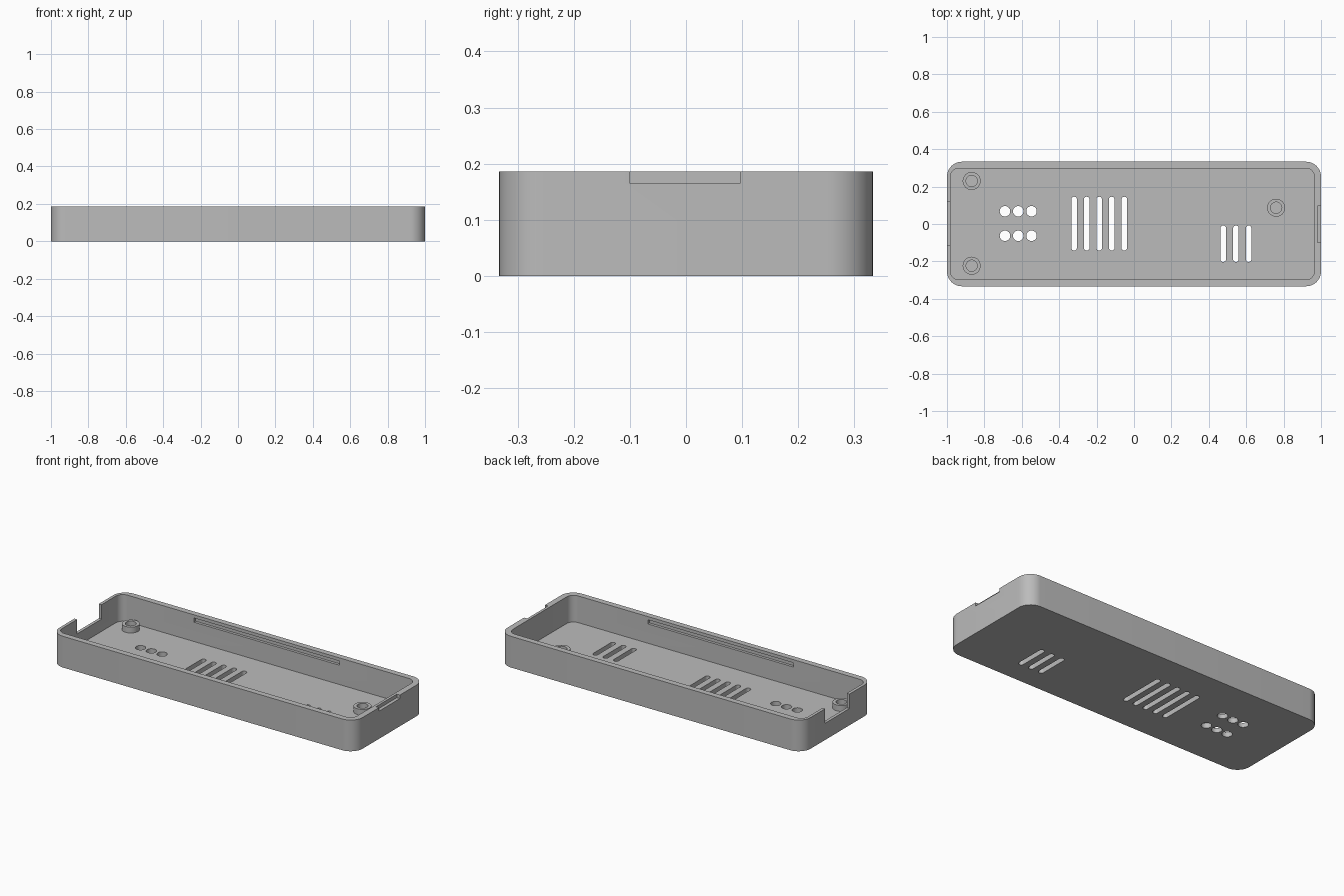
import bpy, bmesh
from math import pi, cos, sin, radians

if "Cube" in bpy.data.objects:
    bpy.data.objects.remove(bpy.data.objects["Cube"], do_unlink=True)

grey = bpy.data.materials.new("plain grey")
grey.use_nodes = True
grey.diffuse_color = (0.5, 0.5, 0.5, 1)
grey.node_tree.nodes["Principled BSDF"].inputs["Base Color"].default_value = (0.5, 0.5, 0.5, 1)

HEIGHT, FLOOR = 0.186, 0.027


def add_object(name, bm):
    bmesh.ops.remove_doubles(bm, verts=bm.verts, dist=1e-5)
    bmesh.ops.recalc_face_normals(bm, faces=bm.faces)
    mesh = bpy.data.meshes.new(name)
    bm.to_mesh(mesh)
    bm.free()
    mesh.materials.append(grey)
    obj = bpy.data.objects.new(name, mesh)
    bpy.context.collection.objects.link(obj)
    return obj


def prism(name, xs, ys, zs, r=0.0, seg=8):
    """Upright block with rounded vertical corners."""
    bm = bmesh.new()
    corners = [(xs[1] - r, ys[1] - r), (xs[0] + r, ys[1] - r),
               (xs[0] + r, ys[0] + r), (xs[1] - r, ys[0] + r)]
    ring = []
    for i, (cx, cy) in enumerate(corners):
        for k in range(seg + 1 if r else 1):
            a = pi / 2 * (i + k / seg)
            ring.append(bm.verts.new((cx + r * cos(a), cy + r * sin(a), zs[0])))
    bmesh.ops.remove_doubles(bm, verts=bm.verts, dist=1e-5)
    base = bm.faces.new([v for v in ring if v.is_valid])
    top = bmesh.ops.extrude_face_region(bm, geom=[base], use_keep_orig=True)["geom"]
    moved = [v for v in top if isinstance(v, bmesh.types.BMVert)]
    bmesh.ops.translate(bm, verts=moved, vec=(0, 0, zs[1] - zs[0]))
    return add_object(name, bm)


def cut(target, cutter):
    cutter.hide_render = True
    mod = target.modifiers.new("cut", 'BOOLEAN')
    mod.operation, mod.solver, mod.object = 'DIFFERENCE', 'EXACT', cutter
    graph = bpy.context.evaluated_depsgraph_get()
    mesh = bpy.data.meshes.new_from_object(target.evaluated_get(graph))
    target.modifiers.clear()
    target.data = mesh
    bpy.data.objects.remove(cutter, do_unlink=True)


def smooth(obj):
    bpy.ops.object.select_all(action='DESELECT')
    obj.select_set(True)
    bpy.context.view_layer.objects.active = obj
    bpy.ops.object.shade_smooth_by_angle(angle=radians(30))


# Tray with a rounded cavity
tray = prism("case_tray", (-1, 1), (-0.333, 0.333), (0, HEIGHT), 0.08, 12)
cut(tray, prism("cavity", (-0.982, 0.964), (-0.298, 0.298), (FLOOR, 0.3), 0.045))

# Port opening at one end, shallow outer step at the other
cut(tray, prism("port_opening", (-1.1, -0.9), (-0.112, 0.118), (0.1, 0.3)))
cut(tray, prism("end_step", (0.98, 1.1), (-0.1, 0.096), (0.165, 0.3)))

# Long snap grooves inside both side walls
cut(tray, prism("snap_grooves", (-0.5, 0.46), (-0.314, 0.314), (0.142, 0.167)))

# Vent slots and round holes through the floor
through = (-0.1, 0.08)
for i in range(5):
    x = -0.32 + i * 0.067
    cut(tray, prism("vent", (x - 0.015, x + 0.015), (-0.142, 0.146), through, 0.015, 6))
for i in range(3):
    x = 0.477 + i * 0.068
    cut(tray, prism("vent", (x - 0.015, x + 0.015), (-0.203, -0.008), through, 0.015, 6))
    for y in (-0.063, 0.068):
        x = -0.69 + i * 0.071
        cut(tray, prism("hole", (x - 0.028, x + 0.028), (y - 0.028, y + 0.028), through, 0.028))
smooth(tray)

# Hollow screw bosses standing on the floor
for i, (x, y) in enumerate([(-0.868, 0.23), (-0.868, -0.223), (0.76, 0.087)]):
    R, r = 0.048, 0.03
    boss = prism(f"screw_boss_{i + 1}", (x - R, x + R), (y - R, y + R),
                 (FLOOR - 0.004, 0.062), R)
    cut(boss, prism("bore", (x - r, x + r), (y - r, y + r), (0, 0.1), r))
    smooth(boss)
